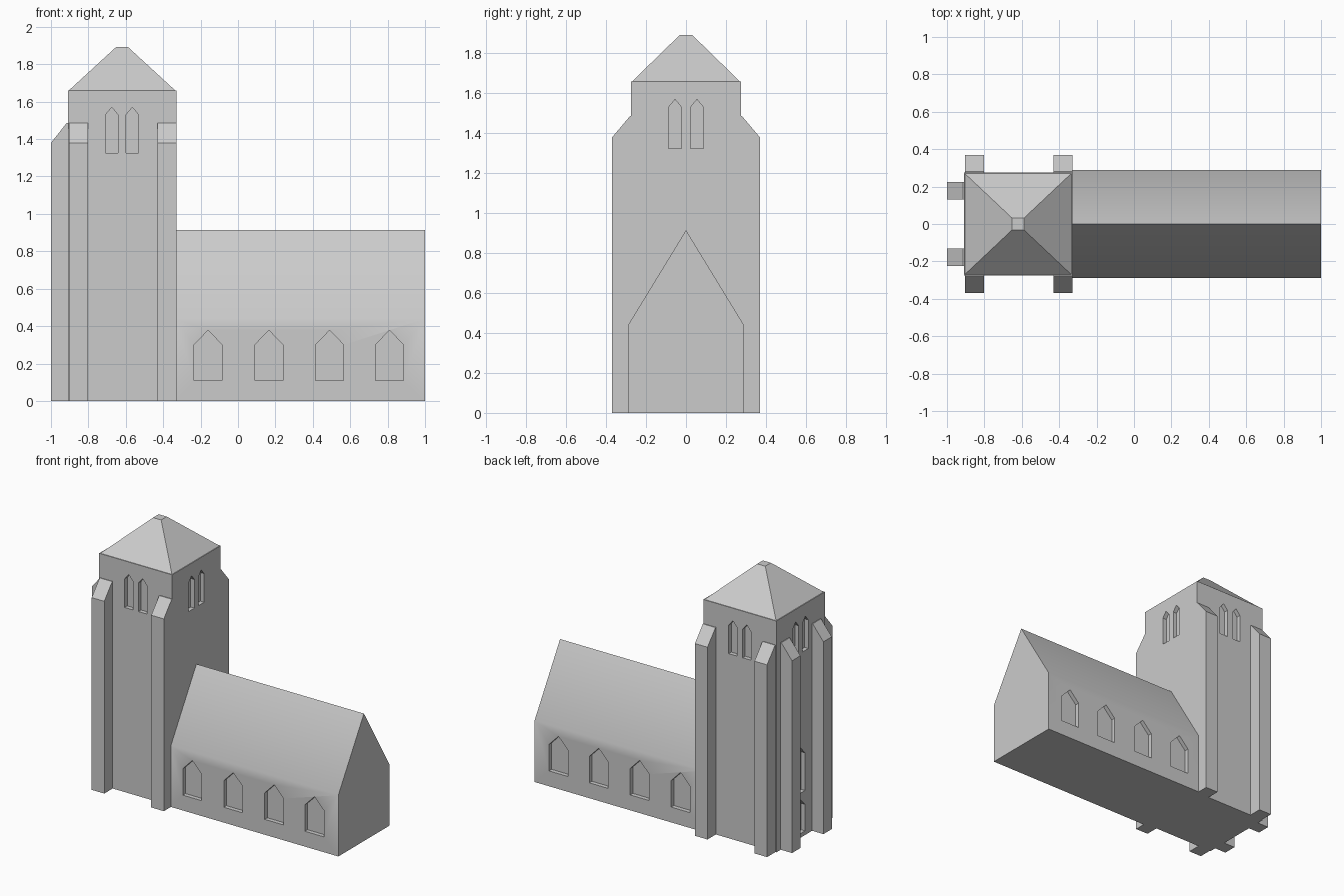
import bpy, bmesh, math
from mathutils import Matrix, Vector

if "Cube" in bpy.data.objects:
    bpy.data.objects.remove(bpy.data.objects["Cube"])

stone = bpy.data.materials.new("light_grey_stone")
stone.diffuse_color = (0.6, 0.6, 0.6, 1)
stone.use_nodes = True
stone.node_tree.nodes["Principled BSDF"].inputs["Base Color"].default_value = stone.diffuse_color

TX, HX, HY = -0.62, 0.29, 0.275   # tower centre and half sizes


def add_prism(bm, profile, depth, matrix):
    """Extrude a local XZ profile along local Y from -depth/2 to depth/2."""
    a = [bm.verts.new(matrix @ Vector((x, -depth / 2, z))) for x, z in profile]
    b = [bm.verts.new(matrix @ Vector((x, depth / 2, z))) for x, z in profile]
    n = len(profile)
    bm.faces.new(a)
    bm.faces.new(b[::-1])
    for i in range(n):
        bm.faces.new((a[i], b[i], b[(i + 1) % n], a[(i + 1) % n]))


def finish(name, bm):
    bmesh.ops.recalc_face_normals(bm, faces=bm.faces)
    me = bpy.data.meshes.new(name)
    bm.to_mesh(me)
    bm.free()
    me.materials.append(stone)
    ob = bpy.data.objects.new(name, me)
    bpy.context.collection.objects.link(ob)
    return ob


def place(x, y, angle=0):
    return Matrix.Translation((x, y, 0)) @ Matrix.Rotation(math.radians(angle), 4, 'Z')


def pointed(w, z0, z1, z2):
    return [(-w, z0), (w, z0), (w, z1), (0, z2), (-w, z1)]


def carve(ob, bm):
    cutter = finish(ob.name + "_cutter", bm)
    cutter.hide_render = True
    mod = ob.modifiers.new("openings", 'BOOLEAN')
    mod.operation, mod.solver, mod.object = 'DIFFERENCE', 'EXACT', cutter
    bpy.context.view_layer.objects.active = ob
    bpy.ops.object.modifier_apply(modifier=mod.name)
    bpy.data.objects.remove(cutter)


# Nave: gabled block with four pointed recesses on each side
bm = bmesh.new()
add_prism(bm, pointed(0.29, 0, 0.44, 0.915), 1.34, place(0.33, 0, 90))
nave = finish("nave", bm)
bm = bmesh.new()
for x in (-0.16, 0.165, 0.49, 0.81):
    for s in (-1, 1):
        add_prism(bm, pointed(0.075, 0.11, 0.3, 0.378), 0.06, place(x, s * 0.29))
carve(nave, bm)

# Tower shaft with paired belfry openings on all sides
bm = bmesh.new()
add_prism(bm, [(-HX, 0), (HX, 0), (HX, 1.66), (-HX, 1.66)], 2 * HY, place(TX, 0))
tower = finish("tower", bm)
bm = bmesh.new()
belfry = pointed(0.033, 1.325, 1.53, 1.57)
for o in (-0.055, 0.055):
    for s in (-1, 1):
        add_prism(bm, belfry, 0.06, place(TX + o, s * HY))
        add_prism(bm, belfry, 0.06, place(TX + s * HX, o, 90))
# West door and the window above it
for z0, z1, z2 in ((0.03, 0.22, 0.27), (0.32, 0.59, 0.645)):
    add_prism(bm, pointed(0.05, z0, z1, z2), 0.06, place(TX - HX, 0, 90))
carve(tower, bm)

# Tower roof: pyramid with a small flat top
bm = bmesh.new()
rings = [[bm.verts.new((TX + sx * hx, sy * hy, z)) for sx, sy in ((-1, -1), (1, -1), (1, 1), (-1, 1))]
         for hx, hy, z in ((HX, HY, 1.655), (0.032, 0.032, 1.892))]
bm.faces.new(rings[0][::-1])
bm.faces.new(rings[1])
for i in range(4):
    j = (i + 1) % 4
    bm.faces.new((rings[0][i], rings[0][j], rings[1][j], rings[1][i]))
finish("tower_roof", bm)

# Buttresses with sloped caps; local +X points away from the tower
cap = [(-0.03, 0), (0.095, 0), (0.095, 1.38), (0.005, 1.487), (-0.03, 1.487)]
for side, s in (("front", -1), ("back", 1)):
    for end, x in (("west", -0.853), ("east", -0.38)):
        bm = bmesh.new()
        add_prism(bm, cap, 0.1, place(x, s * HY, 90 * s))
        finish(f"{side}_{end}_buttress", bm)
    bm = bmesh.new()
    add_prism(bm, [(min(x, 0.09), z) for x, z in cap], 0.095, place(TX - HX, s * 0.178, 180))
    finish(f"west_{side}_buttress", bm)

# Soft shading over the nave eaves, crisp edges elsewhere
bpy.ops.object.select_all(action='DESELECT')
nave.select_set(True)
bpy.context.view_layer.objects.active = nave
bpy.ops.object.shade_smooth_by_angle(angle=math.radians(35))
